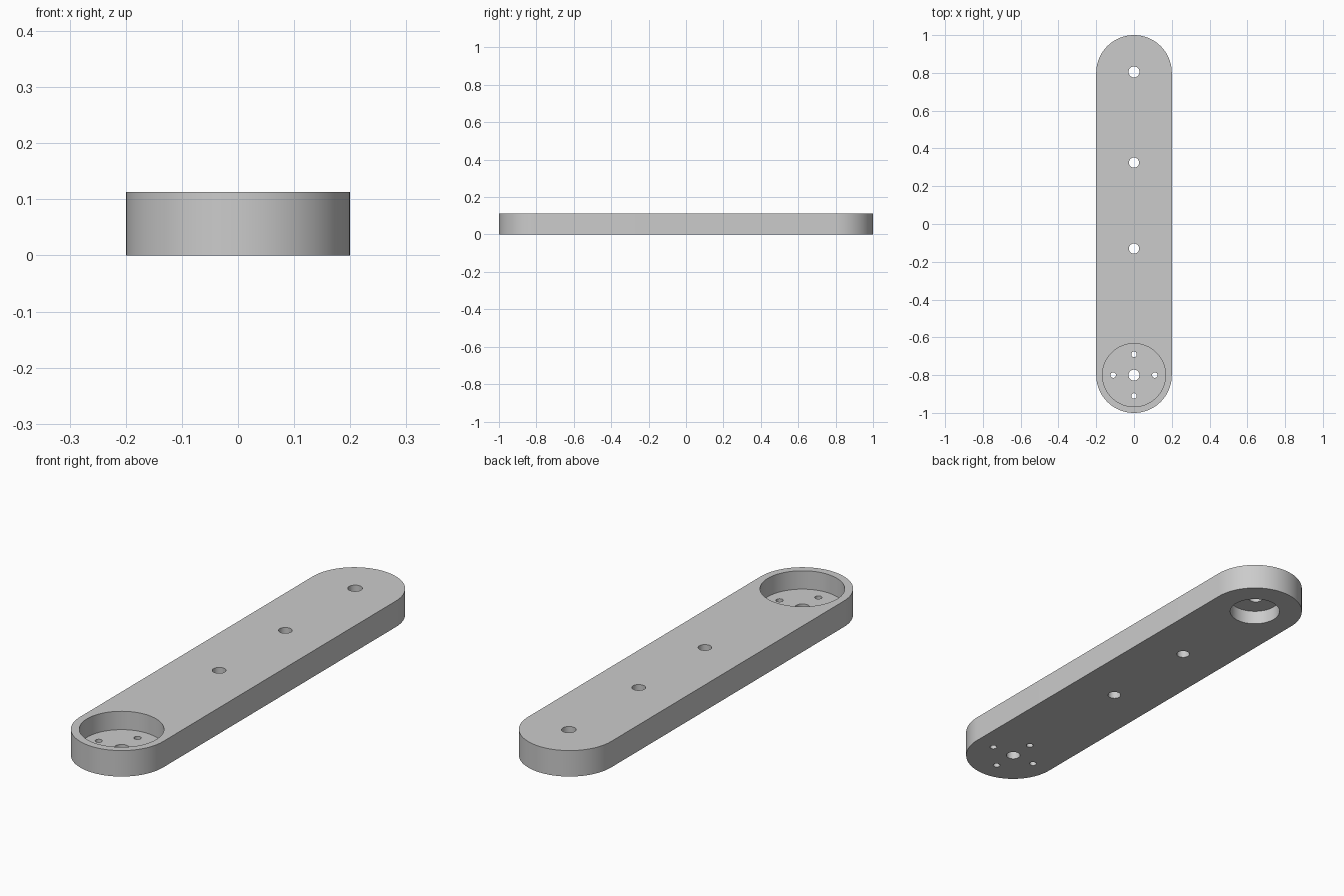
import bpy, bmesh, math

cube = bpy.data.objects.get("Cube")
if cube:
    bpy.data.objects.remove(cube, do_unlink=True)

HEIGHT = 0.113
RADIUS = 0.2
END = 0.8          # distance of each rounded end's centre from the middle

grey = bpy.data.materials.new("plain grey")
grey.use_nodes = True
colour = (0.6, 0.6, 0.6, 1)
grey.diffuse_color = colour
grey.node_tree.nodes["Principled BSDF"].inputs["Base Color"].default_value = colour


def prism(name, outline, bottom, top):
    """Extrude a flat outline between two heights."""
    bm = bmesh.new()
    base = bm.faces.new([bm.verts.new((x, y, bottom)) for x, y in outline])
    extruded = bmesh.ops.extrude_face_region(bm, geom=[base])["geom"]
    verts = [v for v in extruded if isinstance(v, bmesh.types.BMVert)]
    bmesh.ops.translate(bm, verts=verts, vec=(0, 0, top - bottom))
    bmesh.ops.recalc_face_normals(bm, faces=bm.faces[:])
    mesh = bpy.data.meshes.new(name)
    bm.to_mesh(mesh)
    bm.free()
    mesh.materials.append(grey)
    obj = bpy.data.objects.new(name, mesh)
    bpy.context.collection.objects.link(obj)
    return obj


def arc(x, y, radius, start, sweep, steps):
    angles = [start + sweep * i / steps for i in range(steps + 1)]
    return [(x + radius * math.cos(a), y + radius * math.sin(a)) for a in angles]


# Bar with two rounded ends
outline = arc(0, END, RADIUS, 0, math.pi, 48) + arc(0, -END, RADIUS, math.pi, math.pi, 48)
arm = prism("arm_bar", outline, 0, HEIGHT)

cutters = []


def bore(name, x, y, radius, bottom=-0.1, top=HEIGHT + 0.1, steps=48):
    circle = arc(x, y, radius, 0, math.tau, steps)[:-1]
    cutter = prism(name, circle, bottom, top)
    cutter.hide_render = True
    cutters.append(cutter)
    mod = arm.modifiers.new(name, "BOOLEAN")
    mod.operation = "DIFFERENCE"
    mod.solver = "EXACT"
    mod.object = cutter


# Wide pocket in the top and smaller recess underneath the other end
bore("top_pocket", 0, -END, 0.167, bottom=0.033, steps=96)
bore("bottom_recess", 0, END, 0.105, top=0.061, steps=72)

# Through holes along the centre line
for y, radius in ((0.805, 0.029), (0.325, 0.027), (-0.13, 0.027), (-END, 0.029)):
    bore("centre_hole", 0, y, radius)

# Ring of four small holes in the pocket floor
for i in range(4):
    a = i * math.pi / 2
    bore("ring_hole", 0.11 * math.cos(a), -END + 0.11 * math.sin(a), 0.0145, steps=32)

# Bake the cuts and drop the cutters
bpy.context.view_layer.update()
evaluated = arm.evaluated_get(bpy.context.evaluated_depsgraph_get())
cut_mesh = bpy.data.meshes.new_from_object(evaluated)
arm.modifiers.clear()
arm.data = cut_mesh
for cutter in cutters:
    bpy.data.objects.remove(cutter, do_unlink=True)

bpy.ops.object.select_all(action="DESELECT")
arm.select_set(True)
bpy.context.view_layer.objects.active = arm
bpy.ops.object.shade_smooth_by_angle(angle=math.radians(30))
